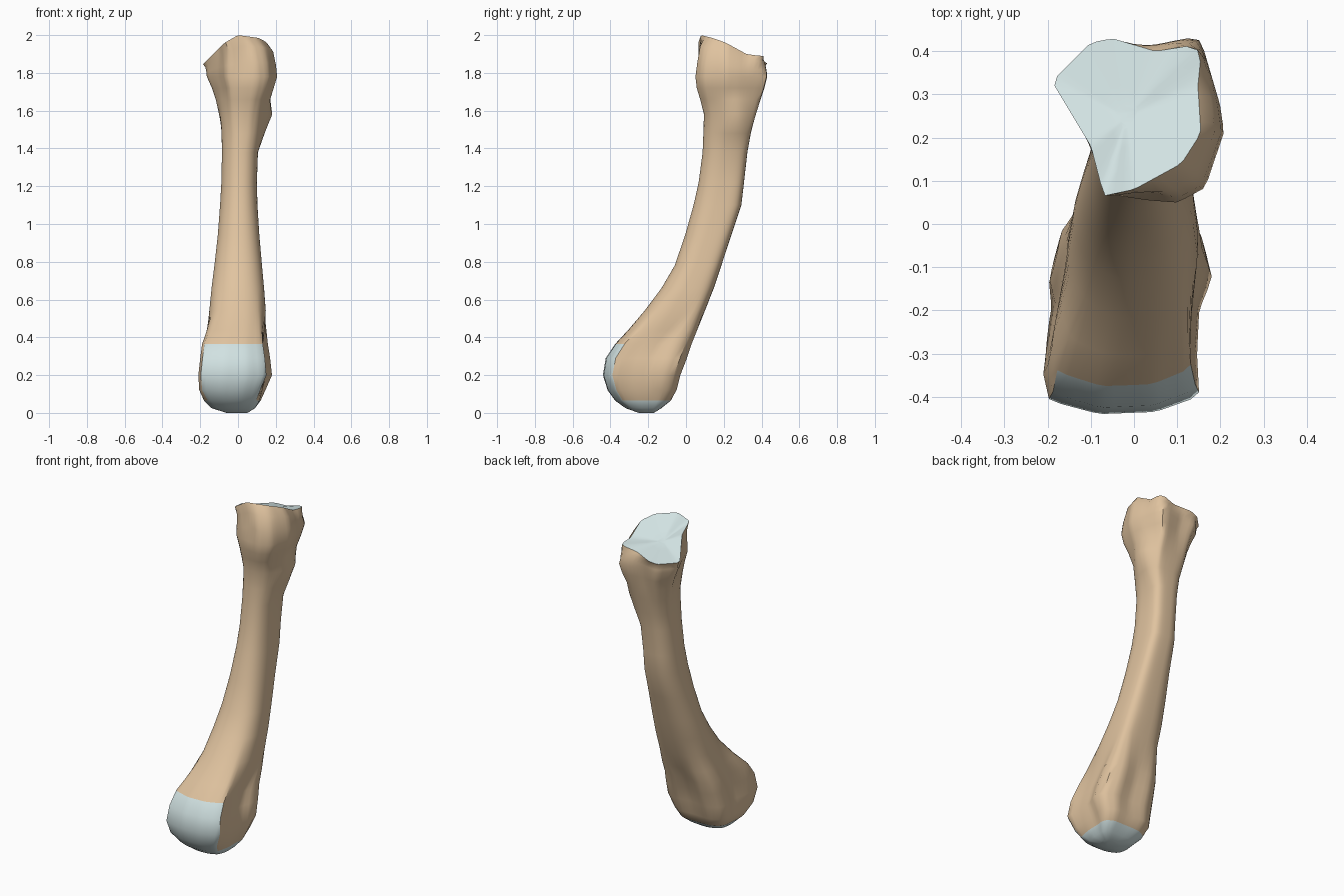
import bpy, bmesh, math
from mathutils import Vector

if "Cube" in bpy.data.objects:
    bpy.data.objects.remove(bpy.data.objects["Cube"])

N = 56
ANG = [2 * math.pi * (i + 0.5) / N for i in range(N)]


def mat(name, col):
    m = bpy.data.materials.new(name)
    m.diffuse_color = col
    m.use_nodes = True
    m.node_tree.nodes["Principled BSDF"].inputs["Base Color"].default_value = m.diffuse_color
    return m


def sample(poly):
    """Sample a closed outline by rays in its unit box; returns (u, v, third value)."""
    xs, ys = [p[0] for p in poly], [p[1] for p in poly]
    cx, cy = (max(xs) + min(xs)) / 2, (max(ys) + min(ys)) / 2
    hx, hy = (max(xs) - min(xs)) / 2, (max(ys) - min(ys)) / 2
    pts = [((p[0] - cx) / hx, (p[1] - cy) / hy, p[2] if len(p) > 2 else 0) for p in poly]
    out = []
    for a in ANG:
        dx, dy = math.cos(a), math.sin(a)
        best = (0, 0, 0, 0)
        for p, q in zip(pts, pts[1:] + pts[:1]):
            ex, ey = q[0] - p[0], q[1] - p[1]
            den = dx * ey - dy * ex
            if abs(den) < 1e-9:
                continue
            r = (p[0] * ey - p[1] * ex) / den
            t = (p[0] * dy - p[1] * dx) / den
            if r > best[0] and -1e-6 <= t <= 1 + 1e-6:
                best = (r, r * dx, r * dy, p[2] + t * (q[2] - p[2]))
        out.append(Vector(best[1:]))
    return out, (cx, cy, hx, hy)


def clamp(v):
    return max(0.0, min(1.0, v))


def fit(v, lo, hi, a, b):
    return a + (v - lo) / (hi - lo) * (b - a)


def shaft_point(a):
    """Rounded shaft outline, squarer on its back right corner."""
    c, s = math.cos(a), math.sin(a)
    e = .5 if c > 0 and s > 0 else 1.0 if c < 0 and s < 0 else .85
    return Vector((math.copysign(abs(c) ** e, c), math.copysign(abs(s) ** e, s), 0))


# cross-section outlines: lower joint, upper head, and rim of the top facet
LOWER, _ = sample([(.15, -.395), (.145, -.3), (.15, -.2), (.18, -.13), (.165, -.07), (.1, -.035),
                   (0, -.05), (-.11, -.035), (-.18, -.07), (-.195, -.13), (-.178, -.2),
                   (-.21, -.34), (-.195, -.405), (-.08, -.435), (.05, -.43)])
UPPER, _ = sample([(.21, .215), (.2, .28), (.155, .43), (.12, .435), (0, .41), (-.1, .42), (-.18, .33),
                   (-.11, .18), (-.07, .07), (.03, .055), (.1, .05), (.165, .085)])
RIM, RB = sample([(.155, .21, 1.96), (.148, .32, 1.9), (.155, .39, 1.89), (.14, .415, 1.89),
                  (.05, .40, 1.87), (-.05, .43, 1.85), (-.1, .42, 1.84), (-.19, .33, 1.84),
                  (-.1, .18, 1.93), (-.07, .065, 1.96), (0, .08, 2.0), (.11, .14, 1.985)])
ROUND = [shaft_point(a) for a in ANG]

# z, left, right, front, back
SECTIONS = [
    (0.00, -.06, .05, -.25, -.17), (.025, -.14, .09, -.32, -.13), (.065, -.18, .12, -.375, -.08),
    (.12, -.205, .145, -.415, -.05), (.20, -.21, .18, -.44, -.03), (.29, -.2, .17, -.425, .005),
    (.365, -.19, .158, -.375, .03), (.44, -.165, .15, -.305, .06), (.54, -.152, .147, -.22, .10),
    (.66, -.14, .138, -.13, .147), (.78, -.125, .127, -.06, .187), (.94, -.107, .113, -.005, .24),
    (1.1, -.095, .103, .04, .293), (1.22, -.088, .10, .067, .307), (1.38, -.085, .105, .088, .325),
    (1.48, -.087, .12, .092, .343), (1.58, -.1, .133, .095, .37), (1.66, -.118, .16, .075, .395),
    (1.72, -.138, .188, .057, .415), (1.78, -.165, .207, .05, .43)]

bm = bmesh.new()
rings = []
for z, x0, x1, y0, y1 in SECTIONS:
    wl = clamp((.55 - z) / .2) * clamp(.15 + z / .22)
    wu = clamp((z - 1.45) / .28)
    ring = [r * (1 - wl - wu) + l * wl + u * wu for l, u, r in zip(LOWER, UPPER, ROUND)]
    xs, ys = [s.x for s in ring], [s.y for s in ring]
    rings.append([Vector((fit(s.x, min(xs), max(xs), x0, x1),
                          fit(s.y, min(ys), max(ys), y0, y1), z)) for s in ring])

# side tubercle below the head
for ring in rings:
    for p in ring:
        if p.x > .04:
            p.x += .053 * math.exp(-((p.z - 1.56) / .085) ** 2 - ((p.y - .27) / .1) ** 2)

# upper head: brow below the rim, rim, then the dished facet
rim = [Vector((RB[0] + s.x * RB[2], RB[1] + s.y * RB[3], s.z)) for s in RIM]
low = rings[-1]
for fxy, fz in ((.12, .35), (.4, .75)):
    rings.append([Vector((a.x + (b.x - a.x) * fxy, a.y + (b.y - a.y) * fxy, a.z + (b.z - a.z) * fz))
                  for a, b in zip(low, rim)])

# hollow on the front of the head between the two peaks
for ring in rings[-2:]:
    for p in ring:
        p.y += .02 * math.exp(-((p.x - .03) / .05) ** 2 - ((p.y - .07) / .05) ** 2 - ((p.z - 1.88) / .07) ** 2)

mid = Vector((RB[0], RB[1], 1.905))
rings.append(rim)
facet_start = len(rings) - 1
for f in (.3, .6, .85):
    rings.append([p.lerp(mid, f) - Vector((0, 0, .012 * f)) for p in rim])

# skin the rings
vr = [[bm.verts.new(p) for p in ring] for ring in rings]
for k in range(len(vr) - 1):
    for i in range(N):
        j = (i + 1) % N
        f = bm.faces.new((vr[k][i], vr[k][j], vr[k + 1][j], vr[k + 1][i]))
        f.material_index = int(k >= facet_start)
bm.faces.new(vr[-1]).material_index = 1
bm.faces.new(vr[0][::-1]).material_index = 1
bm.normal_update()

# lower joint surface: front and underside of the distal end
for f in bm.faces:
    c = f.calc_center_median()
    front = c.z < .365 and f.normal.y < -.6
    if front or c.z < .05:
        f.material_index = 1

me = bpy.data.meshes.new("long_bone")
bm.to_mesh(me)
bm.free()
bone = bpy.data.objects.new("long_bone", me)
bpy.context.collection.objects.link(bone)
me.materials.append(mat("bone", (.75, .55, .35, 1)))
me.materials.append(mat("joint_surface", (.64, .76, .76, 1)))
bpy.context.view_layer.objects.active = bone
bone.select_set(True)
bpy.ops.object.shade_smooth_by_angle(angle=math.radians(45))
